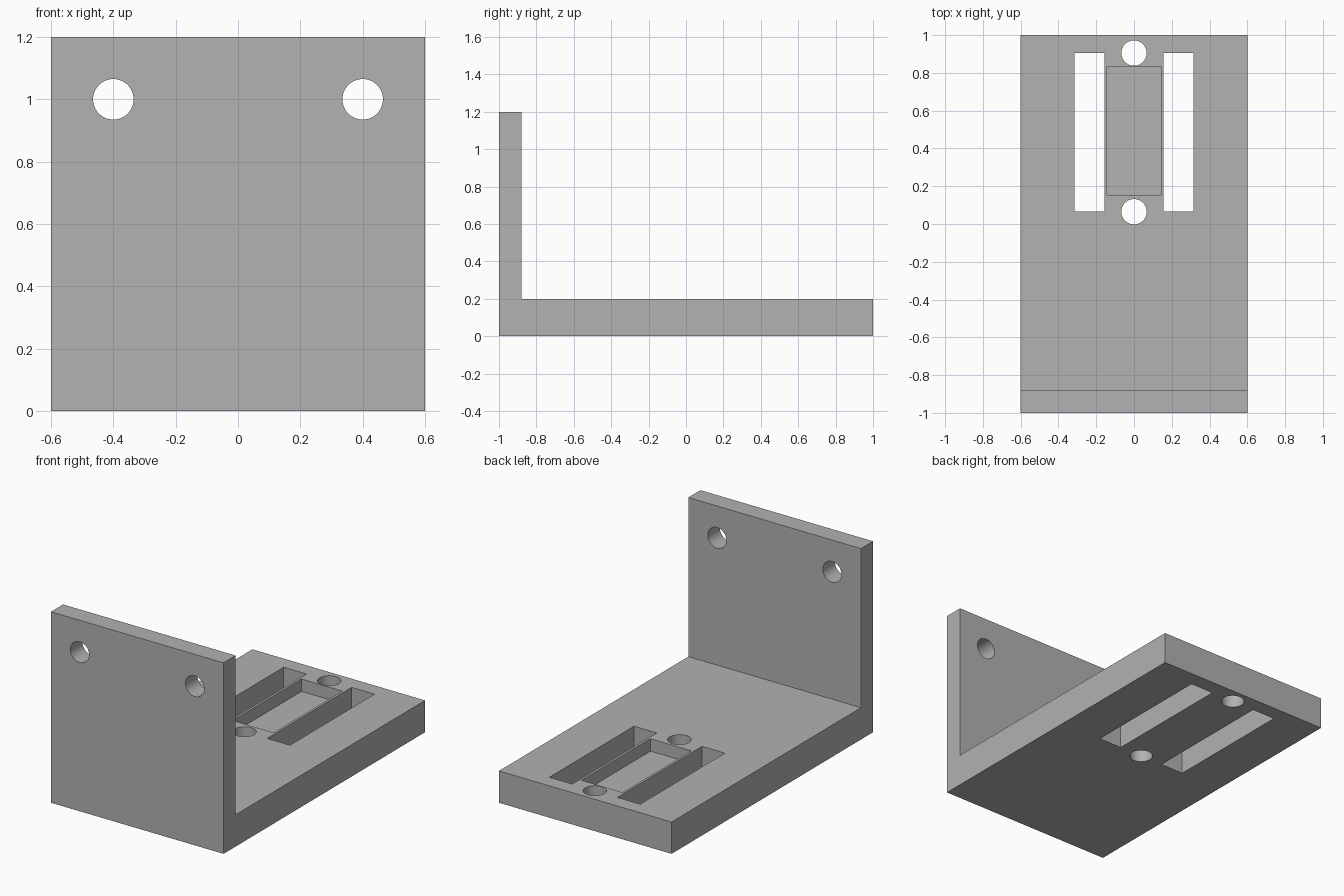
import bpy, bmesh, math
from mathutils import Matrix

default = bpy.data.objects.get("Cube")
if default:
    bpy.data.objects.remove(default, do_unlink=True)

GREY = (0.445, 0.445, 0.445, 1)
grey = bpy.data.materials.new("plain grey")
grey.use_nodes = True
grey.diffuse_color = GREY
grey.node_tree.nodes["Principled BSDF"].inputs["Base Color"].default_value = GREY


def add_object(name, bm):
    bmesh.ops.recalc_face_normals(bm, faces=bm.faces)
    mesh = bpy.data.meshes.new(name)
    bm.to_mesh(mesh)
    bm.free()
    mesh.materials.append(grey)
    obj = bpy.data.objects.new(name, mesh)
    bpy.context.collection.objects.link(obj)
    return obj


def box(name, x0, x1, y0, y1, z0, z1):
    bm = bmesh.new()
    centre = Matrix.Translation(((x0 + x1) / 2, (y0 + y1) / 2, (z0 + z1) / 2))
    size = Matrix.Diagonal((x1 - x0, y1 - y0, z1 - z0, 1))
    bmesh.ops.create_cube(bm, size=1, matrix=centre @ size)
    return add_object(name, bm)


def cylinder(name, centre, radius, depth, tilt=0):
    bm = bmesh.new()
    place = Matrix.Translation(centre) @ Matrix.Rotation(tilt, 4, "X")
    bmesh.ops.create_cone(bm, cap_ends=True, segments=64, radius1=radius,
                          radius2=radius, depth=depth, matrix=place)
    return add_object(name, bm)


# L-shaped bracket: side profile extruded across the width
HALF = 0.6
BASE_TOP = 0.2
profile = [(-1, 0), (1, 0), (1, BASE_TOP), (-0.88, BASE_TOP), (-0.88, 1.2), (-1, 1.2)]
bm = bmesh.new()
side = bm.faces.new([bm.verts.new((-HALF, y, z)) for y, z in profile])
result = bmesh.ops.extrude_face_region(bm, geom=[side])
moved = [v for v in result["geom"] if isinstance(v, bmesh.types.BMVert)]
bmesh.ops.translate(bm, verts=moved, vec=(2 * HALF, 0, 0))
bracket = add_object("bracket", bm)

# Shallow pocket in the base
cutters = [box("pocket_cutter", -0.142, 0.142, 0.15, 0.833, BASE_TOP - 0.078, 0.3)]

# Long slots beside the pocket and bolt holes in the upright plate
for s in (-1, 1):
    x0, x1 = sorted((s * 0.157, s * 0.316))
    cutters.append(box("slot_cutter", x0, x1, 0.065, 0.905, -0.1, 0.3))
    cutters.append(cylinder("bolt_hole_cutter", (s * 0.4, -0.94, 1), 0.065, 0.4, math.pi / 2))

# Screw holes through the base at both ends of the pocket
for y in (0.065, 0.905):
    cutters.append(cylinder("screw_hole_cutter", (0, y, 0.1), 0.067, 0.4))

# Cut everything, then remove the cutters
bpy.ops.object.select_all(action="DESELECT")
bracket.select_set(True)
bpy.context.view_layer.objects.active = bracket
for cutter in cutters:
    cutter.hide_render = True
    cut = bracket.modifiers.new("cut", "BOOLEAN")
    cut.operation = "DIFFERENCE"
    cut.solver = "EXACT"
    cut.object = cutter
    bpy.ops.object.modifier_apply(modifier=cut.name)
    bpy.data.objects.remove(cutter, do_unlink=True)

bpy.ops.object.shade_smooth_by_angle(angle=math.radians(30))
